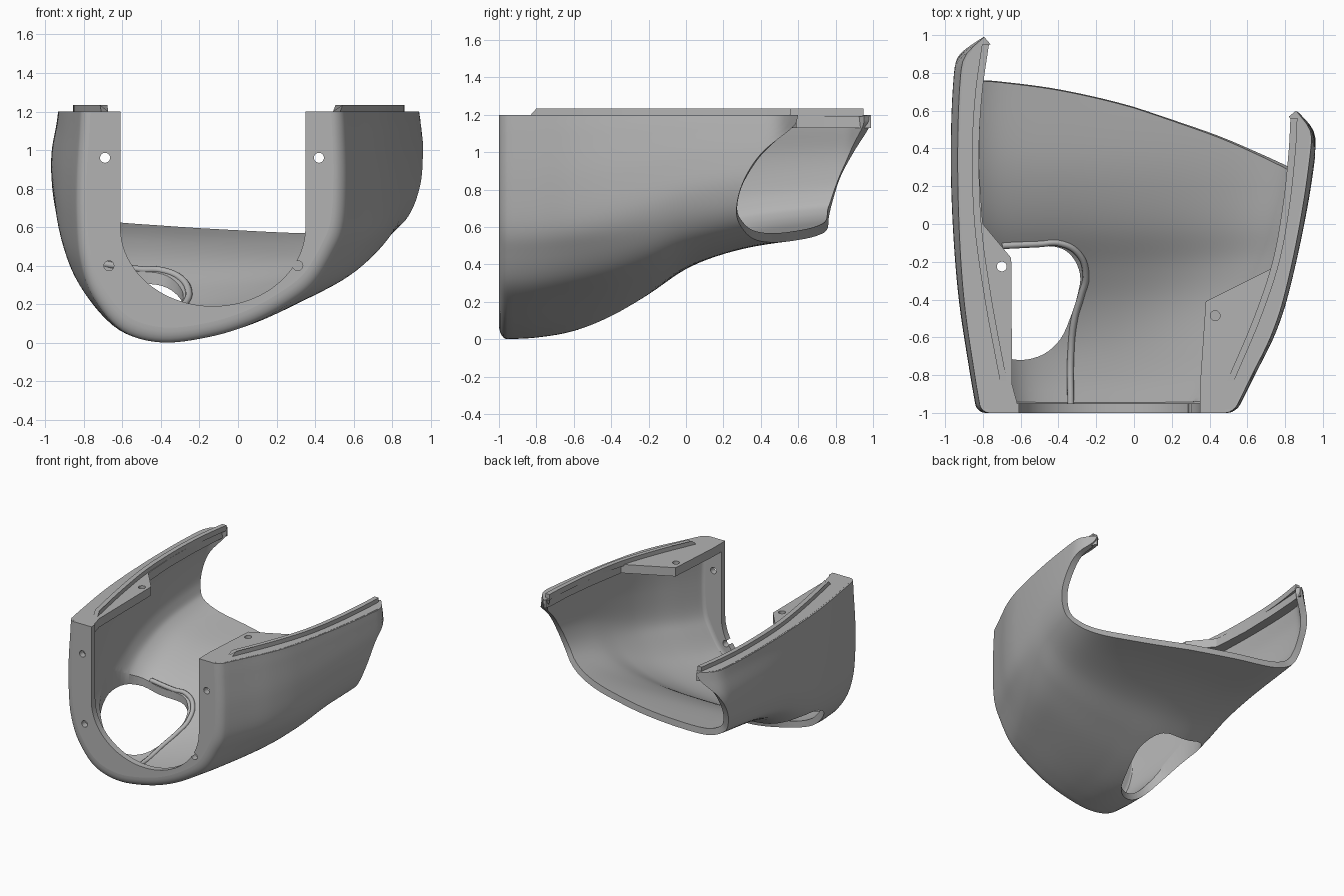
import bpy, bmesh, math
from mathutils import Vector

cube = bpy.data.objects.get("Cube")
if cube:
    bpy.data.objects.remove(cube)

grey = bpy.data.materials.new("plain grey")
grey.use_nodes = True
grey.diffuse_color = (0.45, 0.45, 0.45, 1)
grey.node_tree.nodes["Principled BSDF"].inputs["Base Color"].default_value = grey.diffuse_color

TOP, ROUND, WALL = 1.2, 0.045, 0.05


def spline(keys, t):
    """Smooth interpolation through (position, value) keys, held at both ends."""
    t = min(max(t, keys[0][0]), keys[-1][0])
    i = 0
    while i < len(keys) - 2 and t > keys[i + 1][0]:
        i += 1

    def slope(k):
        a, b = keys[max(k - 1, 0)], keys[min(k + 1, len(keys) - 1)]
        return (b[1] - a[1]) / (b[0] - a[0])
    (x0, y0), (x1, y1) = keys[i], keys[i + 1]
    d = x1 - x0
    f = (t - x0) / d
    return (y0 * (1 + 2 * f) * (1 - f) ** 2 + d * slope(i) * f * (1 - f) ** 2
            + y1 * f * f * (3 - 2 * f) + d * slope(i + 1) * f * f * (f - 1))


def add_object(name, bm):
    mesh = bpy.data.meshes.new(name)
    bm.to_mesh(mesh)
    bm.free()
    mesh.materials.append(grey)
    obj = bpy.data.objects.new(name, mesh)
    bpy.context.collection.objects.link(obj)
    return obj


def activate(obj):
    bpy.ops.object.select_all(action='DESELECT')
    obj.select_set(True)
    bpy.context.view_layer.objects.active = obj


def smooth(obj, degrees=35):
    activate(obj)
    bpy.ops.object.shade_smooth_by_angle(angle=math.radians(degrees))


def prism(name, outline, shift):
    """Closed solid from an outline of 3D points, extruded by a vector."""
    bm = bmesh.new()
    face = bm.faces.new([bm.verts.new(p) for p in outline])
    new = bmesh.ops.extrude_face_region(bm, geom=[face])["geom"]
    bmesh.ops.translate(bm, vec=shift, verts=[v for v in new if isinstance(v, bmesh.types.BMVert)])
    bmesh.ops.recalc_face_normals(bm, faces=bm.faces)
    return add_object(name, bm)


def cut(obj, cutter):
    cutter.hide_render = True
    mod = obj.modifiers.new("cut", 'BOOLEAN')
    mod.operation, mod.solver, mod.object = 'DIFFERENCE', 'EXACT', cutter
    activate(obj)
    bpy.ops.object.modifier_apply(modifier=mod.name)
    bpy.data.objects.remove(cutter)


def circle(r, n=20):
    return [(r * math.cos(k * math.tau / n), r * math.sin(k * math.tau / n)) for k in range(n)]


# Plan edges and underside height along the depth
right_edge = [(-1, -.83), (-.8, -.865), (-.4, -.925), (0, -.957), (.4, -.967), (.8, -.95), (.9, -.92), (1, -.81)]
left_edge = [(-1, .54), (-.8, .64), (-.6, .74), (-.4, .81), (0, .9), (.4, .96), (.5, .955), (.6, .88)]
underside = [(-1, 0), (-.8, .01), (-.6, .045), (-.4, .12), (-.2, .235), (0, .37), (.2, .455), (.4, .505), (.8, .555)]
# Section points: front side/drop, rear side/drop, depth of the rear edge
section = [
    (-.97, 0, -.965, 0, .99), (-.98, .1, -.975, .1, .98), (-1, .28, -1, .3, .9),
    (-1, .47, -1, .5, .83), (-.97, .65, -.98, .68, .79), (-.87, .81, -.92, .83, .765),
    (-.66, .95, -.75, .94, .755), (-.36, 1, -.4, .98, .71), (0, .975, 0, 1, .62),
    (.3, .92, .4, 1, .49), (.56, .84, .68, .96, .38), (.76, .75, .85, .87, .31),
    (.9, .62, .95, .73, .27), (.98, .5, 1, .52, .3), (1, .3, 1, .3, .4),
    (.99, .1, .985, .1, .57), (.98, 0, .975, 0, .6)]
tracks = [[(i, p[k]) for i, p in enumerate(section)] for k in range(5)]
COLS, ROWS = 96, 44


def at(track, u):
    return spline(tracks[track], u * (len(section) - 1))


def surface(u, y, shrink=1):
    f = min(max((y + .7) / 1.1, 0), 1)
    f = f * f * (3 - 2 * f)
    s = shrink * (at(0, u) * (1 - f) + at(2, u) * f)
    h = shrink * (at(1, u) * (1 - f) + at(3, u) * f)
    c = -.145 * (1 - f)
    half = c - spline(right_edge, y) if s < 0 else spline(left_edge, y) - c
    return Vector((c + s * half, y, TOP - h * (TOP - spline(underside, y))))


# Curved outer shell with a rounded front edge
bm = bmesh.new()
grid = []
for i in range(6):
    a = math.pi / 2 * i / 6
    y, k = -1 + ROUND * (1 - math.cos(a)), 1 - ROUND * (1 - math.sin(a)) / .68
    grid.append([bm.verts.new(surface(j / COLS, y, k)) for j in range(COLS + 1)])
for i in range(ROWS + 1):
    row = []
    for j in range(COLS + 1):
        start = -1 + ROUND
        row.append(bm.verts.new(surface(j / COLS, start + i / ROWS * (at(4, j / COLS) - start))))
    grid.append(row)
for a, b in zip(grid, grid[1:]):
    for j in range(COLS):
        bm.faces.new((a[j], b[j], b[j + 1], a[j + 1]))
shell = add_object("shell", bm)
mod = shell.modifiers.new("wall", 'SOLIDIFY')
mod.thickness, mod.offset = WALL, -1
activate(shell)
bpy.ops.object.modifier_apply(modifier=mod.name)

# Raised rib beside the floor opening, laid on the inner surface
rib_path = [(-.7, -.115), (-.5, -.105), (-.4, -.1), (-.3, -.15), (-.255, -.27), (-.28, -.38),
            (-.315, -.5), (-.335, -.7), (-.335, -.96)]
rib_points = []
for x, y in rib_path:
    hit, place, _, _ = shell.ray_cast(Vector((x, y, 1.1)), Vector((0, 0, -1)))
    if hit:
        rib_points.append(place)
curve = bpy.data.curves.new("floor_rib", 'CURVE')
curve.dimensions, curve.bevel_depth, curve.bevel_resolution = '3D', .018, 2
line = curve.splines.new('BEZIER')
line.bezier_points.add(len(rib_points) - 1)
for p, co in zip(line.bezier_points, rib_points):
    p.co = co
    p.handle_left_type = p.handle_right_type = 'AUTO'
curve.materials.append(grey)
rib = bpy.data.objects.new("floor_rib", curve)
bpy.context.collection.objects.link(rib)

# Opening through the floor
corners = [(-.6, -.125), (-.42, -.12), (-.33, -.17), (-.285, -.27), (-.3, -.38), (-.335, -.49), (-.39, -.61),
           (-.48, -.69), (-.6, -.72), (-.72, -.69), (-.81, -.6), (-.86, -.42), (-.84, -.24), (-.75, -.14)]
loop = [(i, p) for i, p in enumerate(corners + corners[:1])]
xs, ys = [(i, p[0]) for i, p in loop], [(i, p[1]) for i, p in loop]
outline = [(spline(xs, k / 4), spline(ys, k / 4), -.3) for k in range(4 * len(corners))]
cut(shell, prism("floor_cutter", outline, (0, 0, 1)))
smooth(shell)

# Front flange with a U-shaped gap
outer = [surface(j / COLS, -1, 1 - ROUND / .68) for j in range(COLS + 1)]
inner = [Vector((.35, -1, TOP))]
inner += [Vector((-.13 + .48 * math.cos(a), -1, .6 - .41 * math.sin(a)))
          for a in (math.pi * k / 40 for k in range(41))]
inner.append(Vector((-.61, -1, TOP)))
flange = prism("front_flange", outer + inner, (0, WALL, 0))
for x, z in ((-.69, .96), (.42, .96), (-.67, .4), (.31, .4)):
    cut(flange, prism("screw_cutter", [(x + a, -1.1, z + b) for a, b in circle(.026)], (0, .2, 0)))
smooth(flange)


# Top rims with mounting tabs, and the rails standing on them
def rim_and_rail(side, u, inward, y_end, inside, hole, rail_keys, rail_end):
    edge = []
    for k in range(37):
        p = surface(u, -.98 + k / 36 * (y_end + .98))
        edge.append((p.x + inward * .012, p.y, TOP))
    rim = prism(side + "_rim", edge + [(x, y, TOP) for x, y in inside], (0, 0, -.07))
    cut(rim, prism("tab_cutter", [(hole[0] + a, hole[1] + b, 1) for a, b in circle(.026)], (0, 0, .4)))
    smooth(rim, 25)
    depths = [-.83, -.8] + [-.8 + k / 24 * (rail_end + .8) for k in range(1, 25)]
    near = [(spline(rail_keys, y), y, TOP - .01) for y in depths]
    far = [(x + inward * .037, y, z) for x, y, z in reversed(near)]
    rail = prism(side + "_rail", near + far, (0, 0, .044))
    for v in rail.data.vertices:
        if v.co.y < -.81 and v.co.z > TOP:
            v.co.z = TOP
    smooth(rail, 25)


rim_and_rail("right", 0, 1, .985,
             [(-.785, .99), (-.8, .85), (-.815, .6), (-.82, .3), (-.805, .05), (-.8, 0),
              (-.65, -.18), (-.645, -.85), (-.61, -.98)], (-.7, -.225),
             [(-.83, -.71), (-.4, -.79), (0, -.845), (.4, -.857), (.7, -.84), (.95, -.805)], .95)
rim_and_rail("left", 1, -1, .59,
             [(.84, .585), (.83, .5), (.825, .35), (.795, .1), (.74, -.23),
              (.38, -.41), (.35, -.85), (.35, -.98)], (.43, -.485),
             [(-.83, .53), (-.5, .67), (-.2, .77), (.1, .825), (.4, .857), (.56, .865)], .56)
